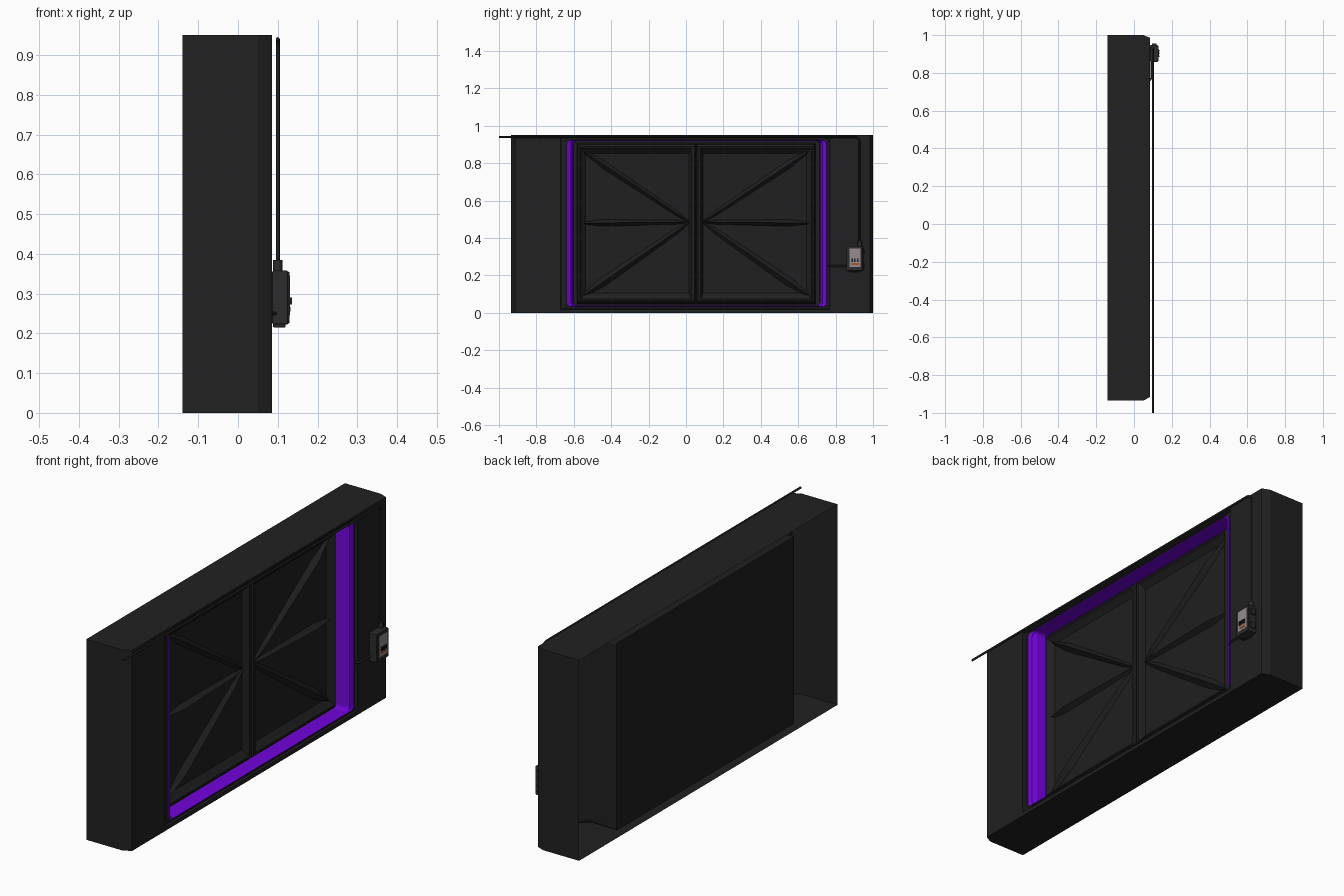
import bpy, bmesh, math
from mathutils import Vector

if "Cube" in bpy.data.objects:
    bpy.data.objects.remove(bpy.data.objects["Cube"])


def mat(name, r, g, b):
    m = bpy.data.materials.new(name)
    m.diffuse_color = (r, g, b, 1)
    m.use_nodes = True
    m.node_tree.nodes["Principled BSDF"].inputs["Base Color"].default_value = m.diffuse_color
    return m


DARK = mat("dark", .015, .015, .015)
DOOR = mat("door_dark", .014, .014, .014)
PURPLE = mat("purple", .165, .001, .7)
CASE = mat("case_grey", .025, .025, .025)
SCREEN = mat("screen", .3, .26, .28)
ORANGE = mat("orange", .4, .1, .02)


def finish(name, bm, m):
    bmesh.ops.remove_doubles(bm, verts=bm.verts, dist=1e-5)
    me = bpy.data.meshes.new(name)
    bm.to_mesh(me)
    bm.free()
    ob = bpy.data.objects.new(name, me)
    bpy.context.collection.objects.link(ob)
    me.materials.append(m)
    return ob


def ring(x, y0, y1, z0, z1, r=0):
    # rounded rectangle in the plane of constant x
    pts = []
    for k, (cy, cz) in enumerate([(y1 - r, z1 - r), (y0 + r, z1 - r), (y0 + r, z0 + r), (y1 - r, z0 + r)]):
        for i in range(5):
            a = math.pi / 2 * (k + i / 4)
            pts.append((x, cy + r * math.cos(a), cz + r * math.sin(a)))
    return pts


def loft(name, rings, m, cap=False, flip=False):
    bm = bmesh.new()
    vs = [[bm.verts.new(p) for p in r] for r in rings]
    n = len(vs[0])
    for a, b in zip(vs, vs[1:]):
        for i in range(n):
            j = (i + 1) % n
            bm.faces.new((a[i], a[j], b[j], b[i]))
    if cap:
        bm.faces.new(vs[-1])
    if flip:
        bmesh.ops.reverse_faces(bm, faces=bm.faces)
    return finish(name, bm, m)


def box(name, x0, x1, y0, y1, z0, z1, m, bevel=0):
    bm = bmesh.new()
    bmesh.ops.create_cube(bm, size=1)
    for v in bm.verts:
        v.co = ((x0 + x1) / 2 + v.co.x * (x1 - x0), (y0 + y1) / 2 + v.co.y * (y1 - y0),
                (z0 + z1) / 2 + v.co.z * (z1 - z0))
    if bevel:
        bmesh.ops.bevel(bm, geom=bm.edges[:], offset=bevel, segments=2, profile=.5, affect='EDGES')
    return finish(name, bm, m)


def cable(name, pts, r, m):
    cu = bpy.data.curves.new(name, 'CURVE')
    cu.dimensions = '3D'
    cu.bevel_depth = r
    cu.bevel_resolution = 2
    cu.use_fill_caps = True
    sp = cu.splines.new('POLY')
    sp.points.add(len(pts) - 1)
    for p, c in zip(sp.points, pts):
        p.co = (*c, 1)
    ob = bpy.data.objects.new(name, cu)
    bpy.context.collection.objects.link(ob)
    cu.materials.append(m)
    return ob


# wall shell: sides, top and bottom, open at the back
bm = bmesh.new()
prof = [(-.14, -.935), (.05, -.935), (.086, -.915), (.086, .985), (.05, 1), (-.14, 1)]
lo = [bm.verts.new((x, y, 0)) for x, y in prof]
hi = [bm.verts.new((x, y, .95)) for x, y in prof]
for i in (0, 1, 3, 4):
    bm.faces.new((lo[i], lo[i + 1], hi[i + 1], hi[i]))
bm.faces.new(hi)
bm.faces.new(lo[::-1])
finish("wall_shell", bm, DARK)

# front face with stepped rim around the opening
loft("wall_front", [ring(.086, -.915, .985, 0, .95), ring(.086, -.67, .77, .018, .94, .005),
                    ring(.078, -.667, .767, .022, .936, .005), ring(.078, -.643, .755, .03, .927, .02),
                    ring(.081, -.638, .752, .034, .923, .02)], DARK)
# coloured reveal, rounded over at the front on the two sides
loft("opening_reveal", [ring(.081, -.638, .752, .034, .923, .02), ring(.074, -.616, .73, .036, .921, .02),
                        ring(.055, -.605, .719, .037, .92, .02), ring(0, -.6, .714, .038, .919, .02)], PURPLE)
# recess housing seen from behind
loft("recess_housing", [ring(.08, -.65, .765, .026, .932, .02), ring(.04, -.63, .745, .028, .93, .02),
                        ring(0, -.61, .72, .032, .926, .02), ring(-.14, -.61, .72, .036, .922, .005)],
     DOOR, cap=True, flip=True)


# ridge with triangular section, tapering at both ends
def ridge(name, a, b, w, h):
    a, b = Vector(a), Vector(b)
    d = (b - a).normalized()
    s = Vector((1, 0, 0)).cross(d)
    bm = bmesh.new()
    rows = []
    for t, k in ((0, .15), (.12, .6), (.8, 1), (1, .3)):
        c = a.lerp(b, t)
        rows.append([bm.verts.new(c - s * w * k), bm.verts.new(c + Vector((h * k, 0, 0))),
                     bm.verts.new(c + s * w * k)])
    for p, q in zip(rows, rows[1:]):
        for i in (0, 1):
            bm.faces.new((p[i], q[i], q[i + 1], p[i + 1]))
    bm.faces.new(rows[0])
    bm.faces.new(rows[-1][::-1])
    bmesh.ops.recalc_face_normals(bm, faces=bm.faces)
    finish(name, bm, DOOR)


# two raised door leaves mirrored about the centre gap
MID = .054
for side, s in (("left", -1), ("right", 1)):
    def leaf(x, inner, outer, z0, z1):
        y0, y1 = sorted((MID + s * inner, MID + s * outer))
        return ring(x, y0, y1, z0, z1)
    loft(side + "_door_leaf", [leaf(.002, 0, .662, .036, .921), leaf(.002, .003, .638, .048, .908),
                               leaf(.03, .003, .632, .055, .9), leaf(.038, .009, .622, .065, .89),
                               leaf(.038, .024, .617, .075, .882), leaf(.03, .03, .612, .082, .876),
                               leaf(.01, .037, .59, .105, .853)], DOOR, cap=True)
    hub = (.01, MID + s * .034, .485)
    for tag, z, w in (("upper", .87, .02), ("middle", .48, .018), ("lower", .088, .024)):
        ridge(f"{side}_{tag}_ridge", hub, (.012, MID + s * .61, z), w, .026)

# power cable along the top, bending down to the control box
bend = [(.1, .9 + .028 * math.sin(t), .912 + .028 * math.cos(t)) for t in [math.pi / 2 - math.pi / 2 * (6 - i) / 6 for i in range(7)]]
cable("main_cable", [(.1, -1, .94)] + bend + [(.1, .928, .37)], .005, DARK)
cable("link_cable", [(.093, .87, .25), (.093, .775, .25), (.083, .76, .25)], .005, DARK)
cable("cable_plug", [(.1, .928, .35), (.1, .928, .375), (.1, .928, .385)], .012, CASE)

# control box
box("control_box", .086, .126, .858, .948, .222, .358, CASE, .004)
box("control_bezel", .12, .13, .863, .943, .225, .355, CASE, .003)
box("control_base", .088, .12, .88, .925, .215, .235, CASE, .003)
box("control_screen", .125, .1305, .874, .932, .295, .345, SCREEN)
box("control_panel", .125, .1303, .874, .932, .245, .295, SCREEN)
for i in range(3):
    box(f"control_button_{i}", .128, .136, .884 + i * .015, .892 + i * .015, .272, .29, DARK)
box("control_light", .128, .1315, .884, .924, .255, .266, ORANGE)
for i in range(2):
    box(f"side_hinge_{i}", .095, .12, .945, .955, .24 + i * .07, .27 + i * .07, CASE, .002)
